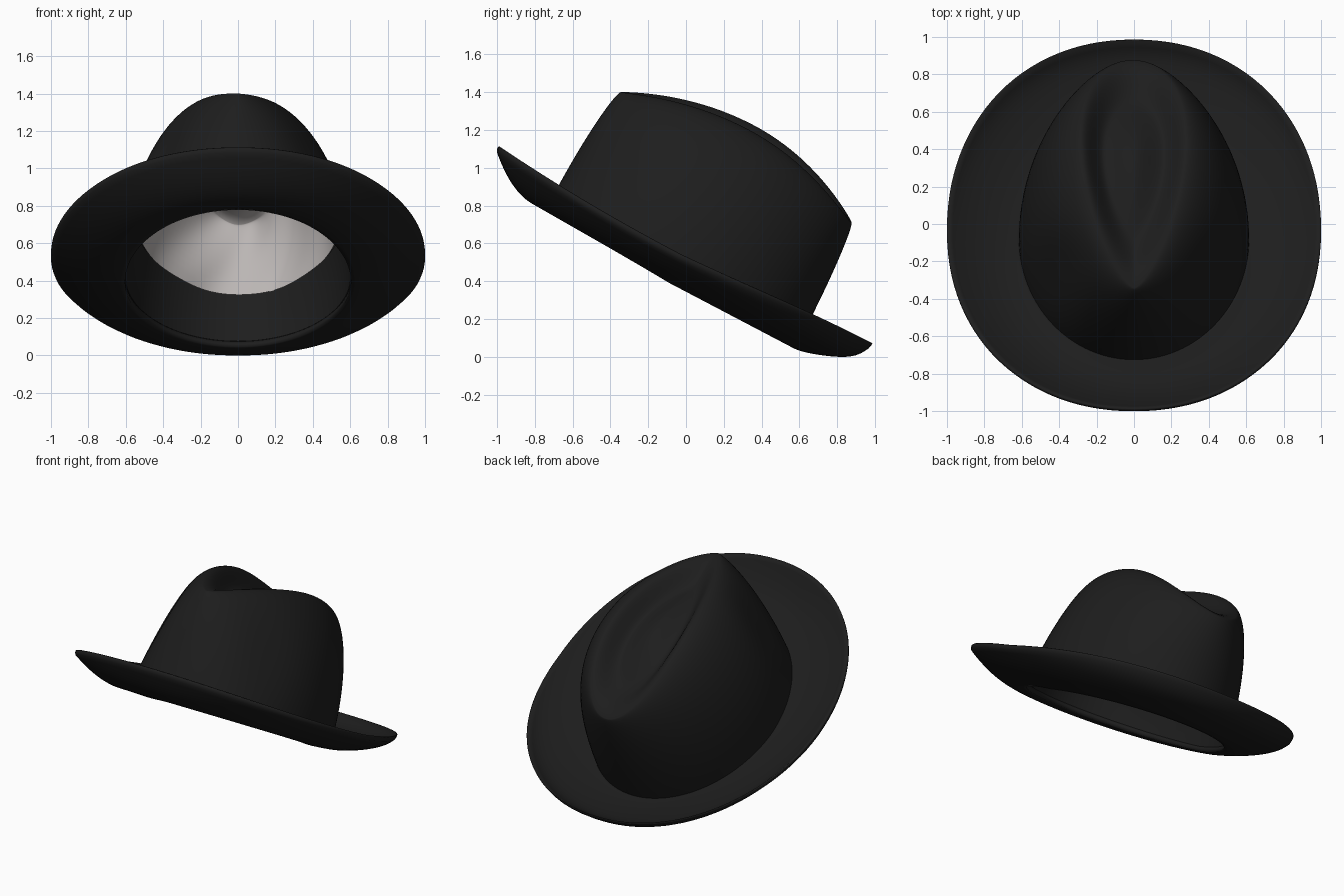
import bpy, bmesh, math
from math import sin, cos, pi

if "Cube" in bpy.data.objects:
    bpy.data.objects.remove(bpy.data.objects["Cube"])

SEG = 112
TILT = math.radians(27.7)      # hat leans back, front brim raised
VC = -0.104                    # crown centre along the hat's own length


def material(name, rgb):
    m = bpy.data.materials.new(name)
    m.diffuse_color = (*rgb, 1)
    m.use_nodes = True
    m.node_tree.nodes["Principled BSDF"].inputs["Base Color"].default_value = m.diffuse_color
    return m


BLACK = material("black_felt", (0.0125, 0.0125, 0.0125))
GREY = material("light_grey_satin", (0.50, 0.47, 0.46))


def smooth(t):
    t = max(0.0, min(1.0, t))
    return t * t * (3 - 2 * t)


def spow(a, p):
    return math.copysign(abs(a) ** p, a)


# Untilted hat coordinates: x across, v front to back, w up
def base(a):
    return 0.615 * sin(a), VC - 0.755 * cos(a)


def front_arch(a):
    # the opening is arched up a little at the front
    return 0.045 * max(cos(a), 0.0)


def top_height(x, v):
    k = 0.40 if v > -0.1 else 0.32
    return 0.93 - k * (v + 0.1) ** 2 - 0.06 * x


def ridge(a):
    # teardrop: pointed at the front, round at the back
    x = 0.32 * sin(a) * abs(sin(a / 2)) ** 0.42
    v = -0.095 - 0.70 * cos(a)
    return x, v, top_height(x, v)


def wall(a, h, inset=0.0):
    """Crown side; h runs from 0 at the brim to 1 at the ridge."""
    bx, bv = base(a)
    rx, rv, rw = ridge(a)
    f = max(0.0, 1 - h * h) ** 0.62
    x, v = rx + (bx - rx) * f, rv + (bv - rv) * f
    # finger pinches on both front sides
    d = a if a < pi else a - 2 * pi
    pinch = (0.03 if d > 0 else 0.06) * math.exp(-((abs(d) - 0.9) / 0.3) ** 2)
    s = 1 - pinch * sin(pi * h ** 1.3) - inset / 0.65
    w0 = 0.03 + front_arch(a)
    return x * s, VC + (v - VC) * s, w0 + (rw - w0) * h - inset * h


def dent(a, s, inset=0.0):
    """Sunken teardrop top; s runs from 1 at the ridge to 0 in the middle."""
    rx, rv, _ = ridge(a)
    x, v = rx * s, -0.05 + (rv + 0.05) * s
    depth = 0.11 * smooth((1 - s) / 0.45) - 0.05 * smooth((0.6 - s) / 0.6)
    w = top_height(x, v) - depth - inset
    k = 1 - inset / 0.65
    return x * k, VC + (v - VC) * k, w


def brim(a, t, lift):
    """Brim point; t runs from the crown (0) to the rim (1)."""
    bx, bv = base(a)
    ox, ov = spow(sin(a), 0.95), -0.118 - 1.118 * spow(cos(a), 0.95)
    u, back = max(t, 0), max(-cos(a), 0.0)
    bowl = (0.135 + 0.06 * cos(a) ** 2) * u ** 1.8
    hook = 0.13 * u ** 1.4 + 0.065 * u ** 10
    w = bowl + (hook - bowl) * back + lift
    w += front_arch(a) * min(1 - t, 1) ** 3
    return bx + (ox - bx) * t, bv + (ov - bv) * t, w


def place(p):
    x, v, w = p
    return (x, v * cos(TILT) + w * sin(TILT),
            0.345 - v * sin(TILT) + w * cos(TILT))


def loft(name, rings, mat, inward=False, loop=False, cap=False):
    """Joins rings (functions of the angle) into one smooth surface."""
    bm = bmesh.new()
    rows = [[bm.verts.new(place(r(2 * pi * i / SEG))) for i in range(SEG)]
            for r in rings]
    pairs = list(zip(rows, rows[1:])) + ([(rows[-1], rows[0])] if loop else [])
    for lo, hi in pairs:
        for i in range(SEG):
            j = (i + 1) % SEG
            bm.faces.new((lo[i], lo[j], hi[j], hi[i]))
    if cap:
        bm.faces.new(rows[-1])
    if inward:
        bmesh.ops.reverse_faces(bm, faces=bm.faces[:])
    if loop:
        bmesh.ops.recalc_face_normals(bm, faces=bm.faces[:])
    for f in bm.faces:
        f.smooth = True
    me = bpy.data.meshes.new(name)
    bm.to_mesh(me)
    bm.free()
    me.materials.append(mat)
    ob = bpy.data.objects.new(name, me)
    bpy.context.collection.objects.link(ob)
    return ob


def wall_rings(h0, h1, n, inset, ripple=0.0):
    # even steps of arc so the shoulder stays round
    p0, p1 = math.asin(h0), math.asin(h1)
    hs = [sin(p0 + (p1 - p0) * i / n) for i in range(n + 1)]
    return [lambda a, h=h: wall(a, h, inset + ripple * sin(7 * a + 9 * h) * sin(3 * a))
            for h in hs]


def dent_rings(n, inset):
    return [lambda a, s=1 - 0.97 * i / n: dent(a, s, inset)
            for i in range(1, n + 1)]


# Crown: side wall, ridge and teardrop dent
crown = loft("crown", wall_rings(0, 1, 26, 0) + dent_rings(20, 0), BLACK, cap=True)

# Brim: closed section, underside out, rounded rim, top side back in
N = 16
under = [lambda a, t=-0.03 + 1.015 * i / N: brim(a, t, 0.0) for i in range(N + 1)]
rim = [lambda a: brim(a, 1.0, 0.010), lambda a: brim(a, 1.0, 0.022)]
over = [lambda a, t=0.985 - 1.015 * i / N: brim(a, t, 0.032) for i in range(N + 1)]
brim_ob = loft("brim", under + rim + over, BLACK, loop=True)

# Sweatband inside the opening
band = loft("sweatband", wall_rings(0, 0.415, 8, 0.014), BLACK, inward=True)

# Satin lining, gently rippled, under the crown
lining = loft("lining", wall_rings(0.40, 1, 18, 0.03, 0.012) + dent_rings(12, 0.03),
              GREY, inward=True, cap=True)

# Stand the hat on the ground
parts = [crown, brim_ob, band, lining]
low = min(v.co.z for o in parts for v in o.data.vertices)
for o in parts:
    for v in o.data.vertices:
        v.co.z -= low
